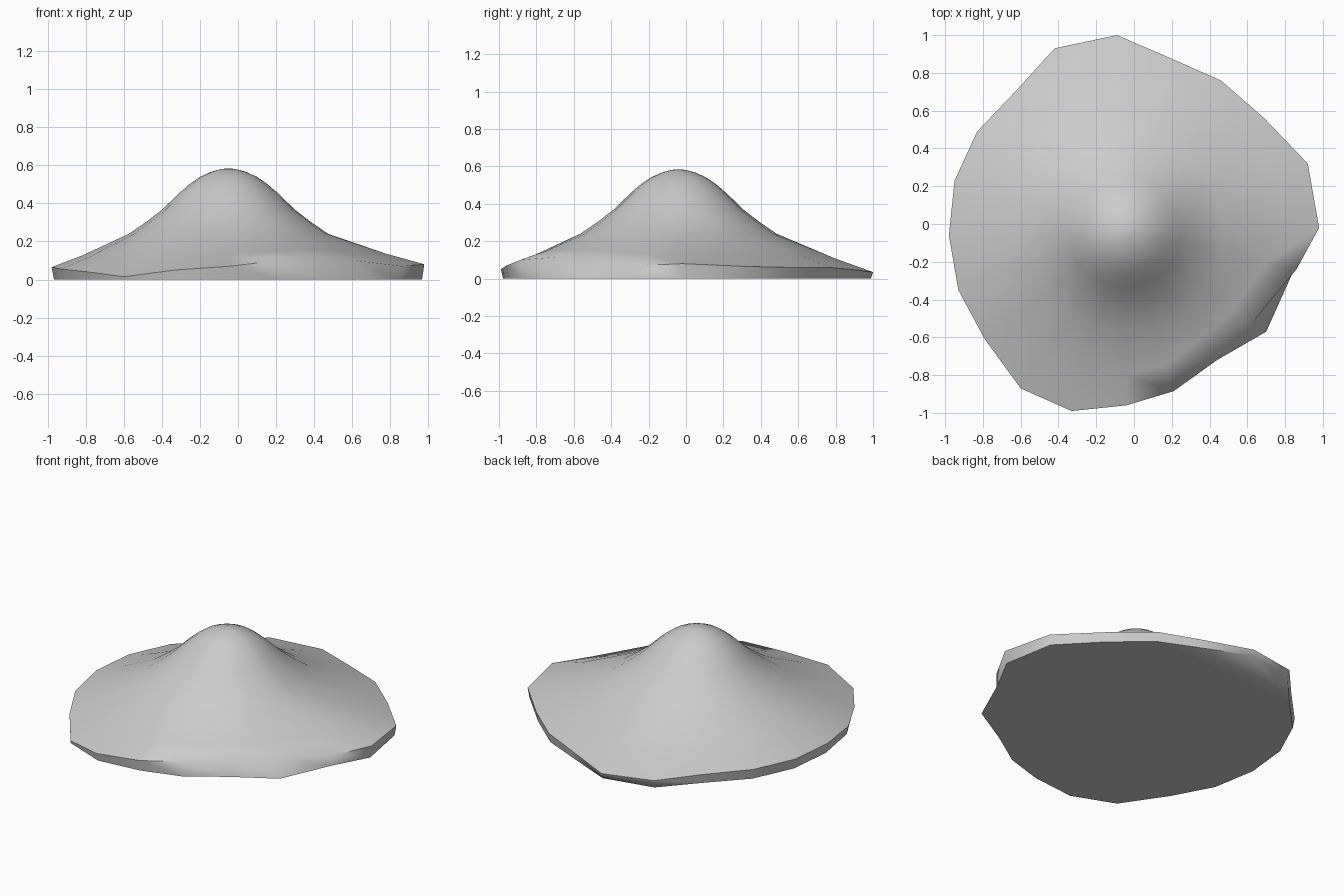
import bpy, bmesh
from math import sin, cos, atan2, radians

if "Cube" in bpy.data.objects:
    bpy.data.objects.remove(bpy.data.objects["Cube"])

PEAK = (-0.05, -0.04, 0.585)

# Irregular rim, anticlockwise from the right: x, y, height
RIM = [(0.98, -0.02, 0.08), (0.92, 0.32, 0.065), (0.69, 0.56, 0.06), (0.46, 0.76, 0.06),
       (0.20, 0.875, 0.05), (-0.09, 1.0, 0.035), (-0.42, 0.93, 0.05), (-0.62, 0.71, 0.06),
       (-0.83, 0.49, 0.065), (-0.95, 0.23, 0.065), (-0.98, -0.06, 0.065), (-0.93, -0.35, 0.055),
       (-0.79, -0.61, 0.04), (-0.60, -0.87, 0.015), (-0.33, -0.99, 0.05), (-0.04, -0.96, 0.07),
       (0.21, -0.885, 0.10), (0.42, -0.70, 0.115), (0.62, -0.53, 0.10), (0.86, -0.24, 0.07)]
# Base outline points that differ from the slightly inset rim
BASE = {17: (0.44, -0.72), 18: (0.70, -0.57), 13: (-0.60, -0.87)}
# Bell-shaped hill profile: radius, height
HILL = [(0.04, 0.581), (0.09, 0.567), (0.15, 0.54), (0.20, 0.505), (0.25, 0.463),
        (0.30, 0.415), (0.35, 0.367), (0.43, 0.305), (0.525, 0.24)]

bm = bmesh.new()
angles = [atan2(y - PEAK[1], x - PEAK[0]) for x, y, z in RIM]
rings = [[bm.verts.new((PEAK[0] + r * cos(a), PEAK[1] + r * sin(a), z)) for a in angles]
         for r, z in HILL]

# Skirt running from the hill out to the rim
middle = []
for v, (x, y, z) in zip(rings[-1], RIM):
    t = 0.6
    middle.append(bm.verts.new((v.co.x + (x - v.co.x) * t, v.co.y + (y - v.co.y) * t,
                                v.co.z + (z - v.co.z) * t - 0.008)))
rings.append(middle)
rings.append([bm.verts.new(p) for p in RIM])

# Flat base
base = []
for i, (x, y, z) in enumerate(RIM):
    bx, by = BASE.get(i, (x * 0.988, y * 0.988))
    base.append(bm.verts.new((bx, by, 0)))
rings.append(base)

n = len(RIM)
top = bm.verts.new(PEAK)
for i in range(n):
    j = (i + 1) % n
    bm.faces.new((top, rings[0][i], rings[0][j]))
    for a, b in zip(rings, rings[1:]):
        bm.faces.new((a[i], b[i], b[j], a[j]))
bm.faces.new(base[::-1])
bmesh.ops.recalc_face_normals(bm, faces=bm.faces)

mesh = bpy.data.meshes.new("dirt_mound")
bm.to_mesh(mesh)
bm.free()
mound = bpy.data.objects.new("dirt_mound", mesh)
bpy.context.collection.objects.link(mound)

# Smooth slopes, crisp base edge
bpy.context.view_layer.objects.active = mound
mound.select_set(True)
bpy.ops.object.shade_smooth_by_angle(angle=radians(75))
